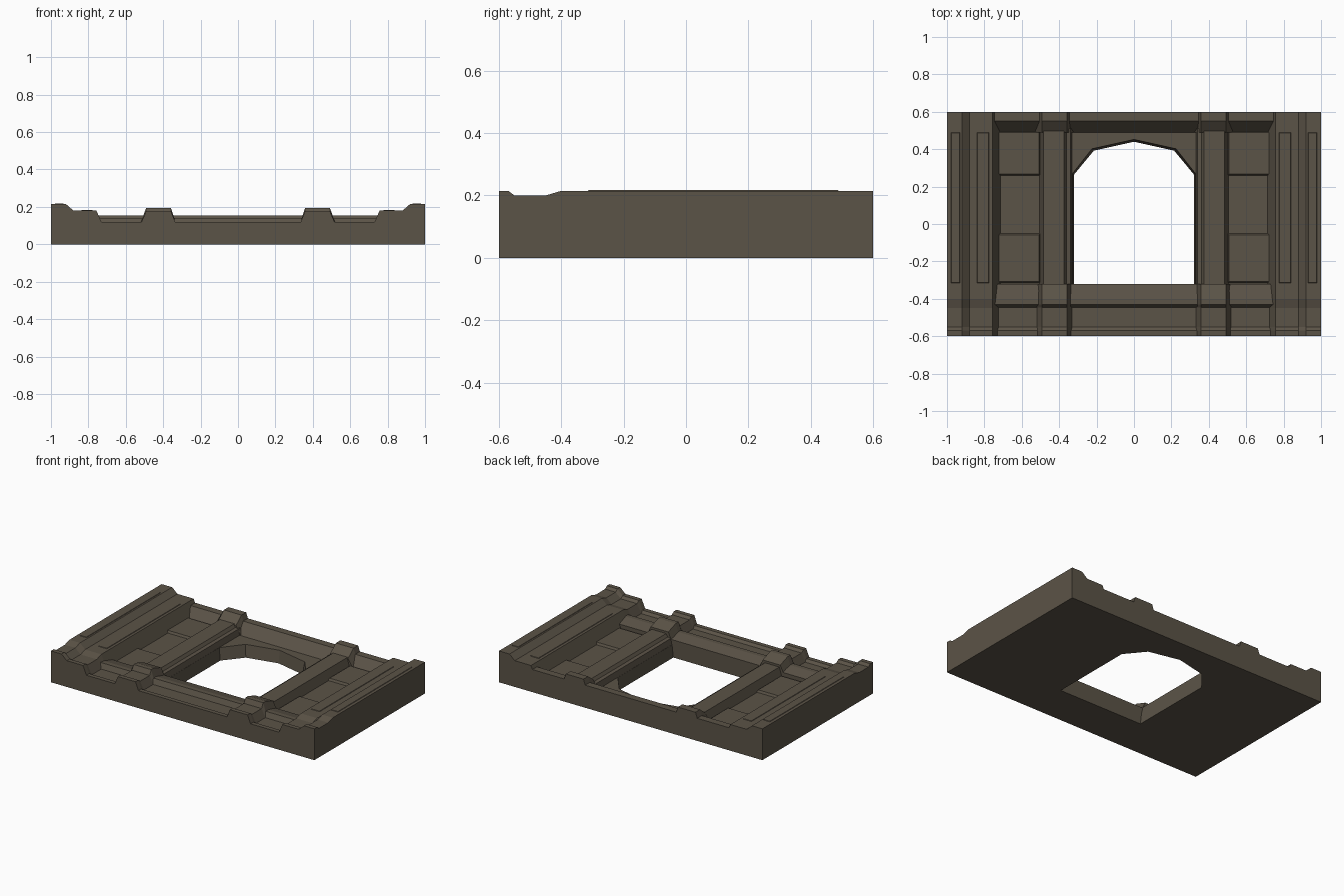
import bpy, bmesh

if "Cube" in bpy.data.objects:
    bpy.data.objects.remove(bpy.data.objects["Cube"])

BASE = 0.085  # top of the flat slab

mat = bpy.data.materials.new("dark_stone")
mat.diffuse_color = (0.105, 0.087, 0.063, 1)
mat.use_nodes = True
mat.node_tree.nodes["Principled BSDF"].inputs["Base Color"].default_value = mat.diffuse_color


def loft(name, rings):
    """Bridge equal-length closed rings, cap the ends, mirror across x = 0."""
    bm = bmesh.new()
    vs = [[bm.verts.new(p) for p in r] for r in rings]
    n = len(vs[0])
    for a, b in zip(vs, vs[1:]):
        for i in range(n):
            j = (i + 1) % n
            bm.faces.new((a[i], a[j], b[j], b[i]))
    bm.faces.new(vs[0])
    bm.faces.new(vs[-1])
    # open the faces lying on the mirror plane
    inner = [f for f in bm.faces if all(abs(v.co.x) < 1e-5 for v in f.verts)]
    bmesh.ops.recalc_face_normals(bm, faces=bm.faces)
    bmesh.ops.delete(bm, geom=inner, context='FACES')
    me = bpy.data.meshes.new(name)
    bm.to_mesh(me)
    bm.free()
    me.materials.append(mat)
    ob = bpy.data.objects.new(name, me)
    bpy.context.collection.objects.link(ob)
    mod = ob.modifiers.new("mirror", 'MIRROR')
    mod.use_clip = True
    return ob


def along_y(name, profile, stations):
    """x-z profile carried along y; its raised points follow the dz offsets."""
    return loft(name, [[(x, y, z + (dz if z > BASE + 0.01 else 0))
                        for x, z in profile] for y, dz in stations])


def along_x(name, profile, x1):
    """y-z profile carried from the centre line out to x1."""
    return loft(name, [[(x, y, z) for y, z in profile] for x in (0, x1)])


def plate(name, x0, x1, y0, y1, z0, z1, inset=0.006):
    """Low raised panel with chamfered sides."""
    def ring(d, z):
        return [(x0 + d, y0 + d, z), (x1 - d, y0 + d, z),
                (x1 - d, y1 - d, z), (x0 + d, y1 - d, z)]
    return loft(name, [ring(0, z0), ring(inset, z1)])


# slab with arched opening, opening slightly flared toward the top
arch = [(0, 0.44), (0.215, 0.392), (0.32, 0.265), (0.32, -0.32), (0, -0.32)]
flare = [(0, 0.452), (0.225, 0.402), (0.33, 0.268), (0.33, -0.32), (0, -0.32)]
rim = [(0, -0.6), (1, -0.6), (1, 0.6), (0, 0.6)]
loft("wall_slab", [[(x, y, 0) for x, y in arch + rim],
                   [(x, y, BASE) for x, y in flare + rim]])

# outer posts with a shallow dip near the bottom
along_y("outer_post",
        [(1, BASE), (1, 0.215), (0.92, 0.215), (0.88, 0.18), (0.757, 0.18),
         (0.715, BASE)],
        [(-0.6, 0), (-0.57, 0), (-0.55, -0.015), (-0.45, -0.015), (-0.4, 0), (0.6, 0)])
plate("post_outer_strip", 0.93, 0.98, -0.315, 0.49, 0.214, 0.218, 0.003)
plate("post_inner_strip", 0.775, 0.84, -0.315, 0.49, 0.179, 0.183, 0.003)

# bottom and top rails
along_x("bottom_rail",
        [(-0.6, BASE), (-0.6, 0.12), (-0.57, 0.12), (-0.55, 0.105), (-0.447, 0.105),
         (-0.43, 0.14), (-0.40, 0.14), (-0.32, 0.12), (-0.32, BASE)], 0.76)
along_x("top_rail",
        [(0.49, BASE), (0.55, 0.155), (0.6, 0.155), (0.6, BASE)], 0.76)

# pilasters: foot, shaft, head
block = [(0.53, BASE), (0.492, 0.175), (0.358, 0.175), (0.322, BASE)]
along_y("pilaster_foot", block,
        [(-0.6, 0), (-0.57, 0), (-0.55, -0.015), (-0.447, -0.015),
         (-0.43, 0.018), (-0.40, 0.018), (-0.32, -0.01)])
along_y("pilaster_head", block, [(0.49, -0.03), (0.55, 0.018), (0.6, 0.018)])
along_y("pilaster_shaft",
        [(0.505, BASE), (0.485, 0.15), (0.375, 0.15), (0.362, 0.13),
         (0.34, 0.125), (0.331, BASE)],
        [(-0.33, 0), (0.51, 0)])

# raised field panels leaving a recess between them
plate("lower_panel", 0.5, 0.74, -0.315, -0.05, BASE, 0.1, 0.008)
plate("upper_panel", 0.5, 0.74, 0.26, 0.497, BASE, 0.1, 0.008)
